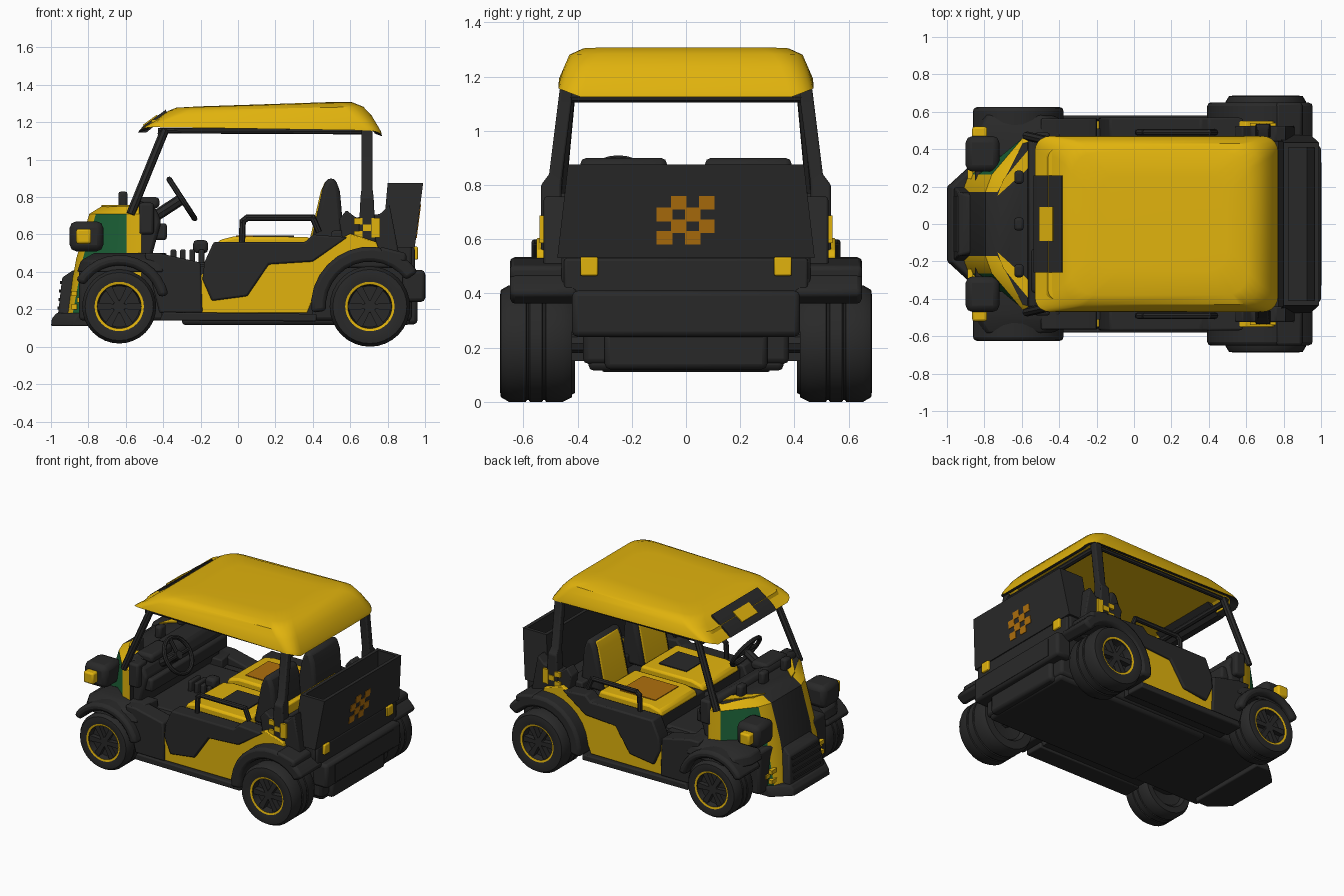
import bpy, bmesh, math
from mathutils import Vector, Matrix

if "Cube" in bpy.data.objects:
    bpy.data.objects.remove(bpy.data.objects["Cube"])

def mat(name, rgb):
    m = bpy.data.materials.new(name)
    m.diffuse_color = (*rgb, 1)
    m.use_nodes = True
    m.node_tree.nodes["Principled BSDF"].inputs["Base Color"].default_value = m.diffuse_color
    return m

MATS = [mat("charcoal", (0.022, 0.022, 0.022)), mat("yellow", (0.75, 0.45, 0.004)),
        mat("green", (0.012, 0.125, 0.04)), mat("orange", (0.43, 0.16, 0.004))]
DARK, YEL, GRN, ORG = range(4)

def finish(name, bm, m=None, bevel=0):
    bmesh.ops.recalc_face_normals(bm, faces=bm.faces)
    me = bpy.data.meshes.new(name)
    if m is not None:
        for f in bm.faces:
            f.material_index = m
    bm.to_mesh(me)
    bm.free()
    ob = bpy.data.objects.new(name, me)
    bpy.context.collection.objects.link(ob)
    for k in MATS:
        me.materials.append(k)
    if bevel:
        b = ob.modifiers.new("bevel", 'BEVEL')
        b.width, b.segments, b.limit_method = bevel, 2, 'ANGLE'
    return ob

def loft(name, rings, m=None, bevel=0, rule=None, closed=False, cap=0):
    """Skin closed rings of points; rule(ring, side) gives the face colour."""
    bm = bmesh.new()
    vs = [[bm.verts.new(p) for p in r] for r in rings]
    n = len(rings[0])
    for i in range(len(vs) if closed else len(vs) - 1):
        a, b = vs[i], vs[(i + 1) % len(vs)]
        for j in range(n):
            f = bm.faces.new((a[j], a[(j + 1) % n], b[(j + 1) % n], b[j]))
            if rule:
                f.material_index = rule(i, j)
    if not closed:
        for r in (vs[0], vs[-1]):
            bm.faces.new(r).material_index = cap
    return finish(name, bm, m, bevel)

def prism(name, pts, y0, y1, m, bevel=0):
    return loft(name, [[(x, y, z) for x, z in pts] for y in (y0, y1)], m, bevel)

def box(name, lo, hi, m, bevel=0):
    (a, b, c), (d, e, f) = lo, hi
    return prism(name, [(a, c), (d, c), (d, f), (a, f)], b, e, m, bevel)

def pair(fn, name, *args, **kw):
    """Build a part on +y and its twin on -y."""
    for s, side in ((1, "left"), (-1, "right")):
        fn(f"{name}_{side}", s, *args, **kw)

def sprism(name, s, pts, y0, y1, m, bevel=0):
    prism(name, pts, s * y0, s * y1, m, bevel)

def sbox(name, s, lo, hi, m, bevel=0):
    box(name, (lo[0], s * lo[1], lo[2]), (hi[0], s * hi[1], hi[2]), m, bevel)

def tube(name, s, path, r, m=DARK, n=8):
    for i, (a, b) in enumerate(zip(path, path[1:])):
        a, b = Vector((a[0], s * a[1], a[2])), Vector((b[0], s * b[1], b[2]))
        d = (b - a).normalized()
        q = d.to_track_quat('Z', 'Y')
        ring = lambda c: [c + q @ Vector((r * math.cos(t * math.tau / n), r * math.sin(t * math.tau / n), 0)) for t in range(n)]
        loft(f"{name}_{i}", [ring(a - d * r * .5), ring(b + d * r * .5)], m)

def rrect(x0, x1, h, r, z0, z1, lift=0, n=5):
    """Rounded rectangle in plan, sloping from z0 (front) to z1 (rear), long sides lifted."""
    pts = []
    for k, (cx, cy) in enumerate(((x1 - r, h - r), (x0 + r, h - r), (x0 + r, r - h), (x1 - r, r - h))):
        for i in range(n + 1):
            t = math.pi / 2 * (k + i / n)
            x, y = cx + r * math.cos(t), cy + r * math.sin(t)
            pts.append((x, y, z0 + (z1 - z0) * (x - x0) / (x1 - x0) + lift * abs(math.sin(t))))
    return pts

def arch(cx, cz, ri, ro, a0, a1, n=12):
    ang = [math.radians(a0 + (a1 - a0) * i / n) for i in range(n + 1)]
    return [(cx + ro * math.cos(t), cz + ro * math.sin(t)) for t in ang] + \
           [(cx + ri * math.cos(t), cz + ri * math.sin(t)) for t in reversed(ang)]

# Roof shell, with hollow underside and dark lip
loft("roof", [rrect(-.46, .71, .41, .06, 1.215, 1.22), rrect(-.48, .73, .435, .06, 1.16, 1.14, .025),
              rrect(-.53, .77, .47, .08, 1.145, 1.125, .03), rrect(-.5, .765, .468, .09, 1.17, 1.15, .025),
              rrect(-.41, .715, .45, .10, 1.235, 1.235), rrect(-.37, .67, .43, .11, 1.262, 1.283),
              rrect(-.33, .61, .38, .12, 1.278, 1.307), rrect(-.2, .5, .25, .12, 1.285, 1.308)],
     rule=lambda i, j: DARK if i == 1 else YEL, cap=YEL)
# Dark visor on the roof front, with a yellow badge
visor = lambda d: [(-.53 - d, 1.145), (-.503 - d, 1.172 + d), (-.413 - d, 1.237 + d), (-.385, 1.262 + d), (-.38, 1.235), (-.49, 1.145)]
prism("roof_visor", visor(.006), -.26, .26, DARK)
prism("visor_badge", [(-.509, 1.186), (-.435, 1.239), (-.42, 1.225), (-.5, 1.17)], -.09, .09, YEL)
# Roof frame and posts
pair(tube, "roof_rail", [(-.42, .43, 1.155), (.7, .43, 1.15)], .015)
tube("rear_roof_bar", 1, [(.7, -.45, 1.125), (.7, .45, 1.125)], .02)
tube("front_roof_bar", 1, [(-.41, -.43, 1.14), (-.41, .43, 1.14)], .02)
pair(tube, "front_post", [(-.57, .47, .72), (-.395, .43, 1.15)], .024)
def post(name, s):
    loft(name, [[(x, s * y, z) for x, y in ((.69 - w, y0), (.69 + w, y0), (.69 + w, y1), (.69 - w, y1))]
                for z, w, y0, y1 in ((.5, .05, .46, .535), (.8, .035, .46, .535), (.84, .03, .455, .505), (1.16, .03, .415, .465))], DARK, .008)
pair(post, "rear_post")

# Chassis and floor
box("chassis", (-.85, -.38, .14), (.93, .38, .45), DARK, .02)
box("middle_body", (-.41, -.51, .15), (.4, .51, .43), DARK)
box("under_tray", (-.3, -.36, .115), (.92, .36, .16), DARK, .02)
pair(sprism, "sill", [(-.42, .14), (.42, .135), (.42, .175), (-.4, .185)], .44, .58, DARK, .008)
pair(sprism, "front_side_body", [(-.42, .18), (-.19, .18), (-.2, .45), (-.42, .5), (-.5, .5)], .44, .565, DARK, .01)
# Yellow side panels with the dark scoop over them
pair(sprism, "side_panel", [(-.22, .18), (.37, .18), (.46, .4), (.75, .53), (.74, .56), (.6, .605), (.44, .52), (-.1, .47), (-.2, .38)], .47, .552, YEL, .006)
pair(sprism, "side_scoop", [(-.19, .36), (-.14, .245), (.05, .27), (.165, .44), (.4, .455), (.585, .585), (.4, .6), (.36, .56), (-.13, .56), (-.18, .45)], .46, .57, DARK, .01)

# Fenders
def fender_top(name, s):
    loft(name, [[(x, s * y, z) for x, y in ((-.86 + d, .36), (-.86 + d, .48), (-.8 + d, .6 - d), (-.5, .6 - d), (-.4, .57 - d), (-.38, .36))]
                for z, d in ((.4, 0), (.46, .02), (.5, .09))], DARK, .008)
pair(fender_top, "front_fender_top")
pair(sprism, "front_fender", arch(-.635, .22, .215, .27, 12, 150), .38, .625, DARK, .02)
pair(sprism, "rear_fender", arch(.705, .22, .235, .315, 35, 187), .4, .65, DARK, .02)
pair(sprism, "rear_fender_end", [(.76, .46), (.9, .45), (.9, .5), (.76, .535)], .4, .65, DARK, .015)

# Nose: dark centre, yellow edges, green cheeks
levels = [(.17, -.92, 0), (.47, -.865, 0), (.71, -.795, 0), (.75, -.73, .03)]
def nose_ring(z, xf, e):
    half = [(xf, .17), (xf + .035, .265 - e), (-.595, .46 - e), (-.515, .485 - e)]
    return [(x, y, z) for x, y in half] + [(x, -y, z) for x, y in reversed(half)]
side_col = [YEL, GRN, YEL, DARK, YEL, GRN, YEL, DARK]
loft("nose", [nose_ring(*l) for l in levels], rule=lambda i, j: YEL if i == 2 and j not in (3, 7) else side_col[j])
# Hood stripes widening toward the windshield
def stripe(name, s):
    loft(name, [[(-.73, s * .15, z), (-.7, s * .235, z), (-.52, s * .45, z), (-.53, s * .33, z)] for z in (.742, .757)], YEL)
pair(stripe, "hood_stripe")
# Front bumper and grille
plan = lambda x, w, z: [(x, -w, z), (x, w, z), (x + .12, w + .11, z), (-.78, w + .11, z), (-.78, -w - .11, z), (x + .12, -w - .11, z)]
loft("front_bumper", [plan(-1, .2, .11), plan(-.995, .2, .15), plan(-.97, .2, .18)], DARK, .008)
loft("grille", [[(x, y, z) for x, y in ((f, -w), (f, w), (-.8, w), (-.8, -w))]
                for z, f, w in ((.15, -.965, .2), (.37, -.94, .17), (.41, -.88, .15))], DARK, .01)
for i in range(4):
    box(f"grille_bar_{i}", (-.966 + i * .005, -.15, .2 + i * .045), (-.93, .15, .215 + i * .045), DARK)
# Lamps
pair(sbox, "headlight", (-.9, .28, .51), (-.72, .47, .67), DARK, .035)
pair(sbox, "headlight_lens", (-.865, .42, .55), (-.785, .52, .63), YEL, .012)
for i, (x, z) in enumerate(((-.89, .27), (-.86, .235), (-.89, .2), (-.83, .2), (-.83, .27))):
    pair(sbox, f"cheek_spot_{i}", (x, .24, z), (x + .028, .298 + (x + .89) * .6, z + .028), YEL)

# Dashboard, knobs and steering
prism("dashboard", [(-.55, .45), (-.57, .77), (-.54, .79), (-.44, .74), (-.41, .67), (-.47, .45)], -.45, .45, DARK, .02)
box("instrument_hood", (-.55, -.37, .74), (-.42, -.13, .8), DARK, .02)
box("dash_shelf", (-.46, -.43, .57), (-.38, .43, .66), DARK, .015)
for y in (-.25, 0, .25):
    box("dash_knob", (-.64, y - .035, .74), (-.59, y + .035, .83), DARK, .015)
pair(sbox, "cowl_corner", (-.53, .38, .6), (-.45, .49, .77), DARK, .015)
c = Vector((-.3, -.25, .79))
rot = Matrix.Rotation(math.radians(57), 3, 'Y')
def torus_ring(t):
    out = Vector((math.cos(t), math.sin(t), 0))
    return [c + rot @ (out * (.125 + .015 * math.cos(u * math.tau / 8)) + Vector((0, 0, .015 * math.sin(u * math.tau / 8)))) for u in range(8)]
loft("steering_wheel", [torus_ring(i * math.tau / 28) for i in range(28)], DARK, closed=True)
for k in range(3):
    t = math.pi / 2 + k * math.pi / 2
    tube(f"steering_spoke_{k}", 1, [c, c + rot @ Vector((.12 * math.cos(t), .12 * math.sin(t), 0))], .014)
tube("steering_column", 1, [c, (-.5, -.25, .66)], .03)
for i in range(4):
    box(f"floor_lever_{i}", (-.36 + i * .05, -.06, .43), (-.33 + i * .05, .06, .52), DARK, .008)
box("gear_knob", (-.24, -.04, .5), (-.16, .04, .57), DARK, .02)
for i in range(6):
    box(f"floor_rib_{i}", (-.4, -.43 + i * .16, .43), (-.15, -.37 + i * .16, .442), DARK)

# Seats
box("seat_base", (-.11, -.47, .42), (.5, .47, .54), DARK, .015)
pair(sprism, "seat_cushion", [(-.12, .53), (-.1, .57), (-.02, .59), (.38, .587), (.4, .53)], .03, .44, YEL, .015)
box("cushion_inset_left", (-.01, .1, .58), (.27, .36, .595), ORG)
box("cushion_inset_right", (.08, -.34, .58), (.3, -.12, .595), DARK)
pair(sprism, "seat_back", [(.39, .55), (.45, .84), (.475, .9), (.52, .9), (.545, .83), (.57, .55)], .07, .39, DARK, .025)
pair(sprism, "seat_back_pad", [(.383, .57), (.442, .83), (.467, .885), (.5, .885), (.45, .57)], .1, .36, YEL, .01)
box("seat_back_shelf", (.5, -.46, .45), (.62, .46, .62), DARK, .01)
box("rear_trim", (.56, -.3, .6), (.6, .3, .69), YEL, .01)
pair(tube, "arm_rail", [(.02, .49, .53), (.025, .49, .67), (.05, .49, .69), (.4, .49, .69), (.43, .49, .62)], .017)

# Cargo bin and rear body
box("rear_body", (.55, -.46, .42), (.93, .46, .56), DARK, .015)
pair(sprism, "rear_quarter", [(.56, .56), (.54, .68), (.58, .73), (.63, .69), (.76, .71), (.81, .76), (.86, .5), (.7, .5)], .44, .525, DARK, .008)
def bin_ring(x0, x1, h, z):
    return [(x0, -h, z), (x1, -h, z), (x1, h, z), (x0, h, z)]
loft("cargo_bin", [bin_ring(.77, .945, .475, .53), bin_ring(.8, .99, .435, .875),
                   bin_ring(.825, .965, .41, .875), bin_ring(.81, .925, .43, .6)], DARK)
box("rear_bumper", (.88, -.42, .24), (1, .42, .41), DARK, .02)
box("rear_bumper_plate", (.99, -.33, .26), (1.003, .33, .385), DARK)
box("rear_step", (.85, -.45, .4), (.945, .45, .53), DARK, .01)
box("rear_skirt", (.85, -.3, .12), (.96, .3, .26), DARK, .02)
pair(sbox, "tail_light", (.93, .325, .465), (.962, .39, .535), YEL, .006)
# Checker spots on the bin rear and sides
for i in range(4):
    for j in range(4):
        if (i + j) % 2 == 0:
            y, z = -.108 + i * .052, .58 + j * .043
            x = .945 + (z - .53) * .13
            loft("bin_check", [[(x + d, y, z), (x + d, y + .058, z), (x + d + .0065, y + .058, z + .05), (x + d + .0065, y, z + .05)]
                               for d in (-.004, .004)], ORG)
for i in range(3):
    for j in range(3):
        if (i + j) % 2 == 0 or j == 1 and i == 2:
            pair(sbox, "quarter_check", (.62 + i * .047, .52, .585 + j * .034), (.665 + i * .047, .541, .619 + j * .034), YEL)

# Wheels
def wheel(name, s, x, R, y0, y1, z):
    cy, h = s * (y0 + y1) / 2, (y1 - y0) / 2
    prof = [(.01, -.7 * h), (.12, -.8 * h), (.14, -h), (R * .92, -h), (R, -.75 * h), (R, -.28 * h), (R - .006, -.25 * h),
            (R - .006, -.2 * h), (R, -.17 * h), (R, .17 * h), (R - .006, .2 * h), (R - .006, .25 * h), (R, .28 * h), (R, .75 * h),
            (R * .92, .97 * h), (R * .8, h), (.132, .96 * h), (.118, .93 * h), (.11, .55 * h), (.01, .55 * h)]
    n = 32
    loft(name, [[(x + r * math.cos(t * math.tau / n), cy + s * y, z + r * math.sin(t * math.tau / n)) for t in range(n)]
                for r, y in prof], rule=lambda i, j: YEL if i == 16 else DARK)
    ya, yb = cy + s * h * .5, cy + s * h * .85
    prism(name + "_hub", [(x + .035 * math.cos(k * math.pi / 6), z + .035 * math.sin(k * math.pi / 6)) for k in range(12)], ya, yb, DARK, .006)
    for k in range(6):
        u, w = Vector((math.cos(k * math.pi / 3), math.sin(k * math.pi / 3))), Vector((-math.sin(k * math.pi / 3), math.cos(k * math.pi / 3)))
        o = Vector((x, z))
        prism(f"{name}_spoke_{k}", [o + u * .02 - w * .013, o + u * .118 - w * .02, o + u * .118 + w * .02, o + u * .02 + w * .013], ya, yb, DARK)
pair(wheel, "front_wheel", -.635, .198, .41, .625, .215)
pair(wheel, "rear_wheel", .705, .215, .42, .687, .215)
for x in (-.635, .705):
    tube("axle", 1, [(x, -.45, .215), (x, .45, .215)], .035)

# Smooth shading with sharp edges kept
bpy.ops.object.select_all(action='SELECT')
bpy.context.view_layer.objects.active = bpy.data.objects["roof"]
bpy.ops.object.shade_smooth_by_angle(angle=math.radians(35))
